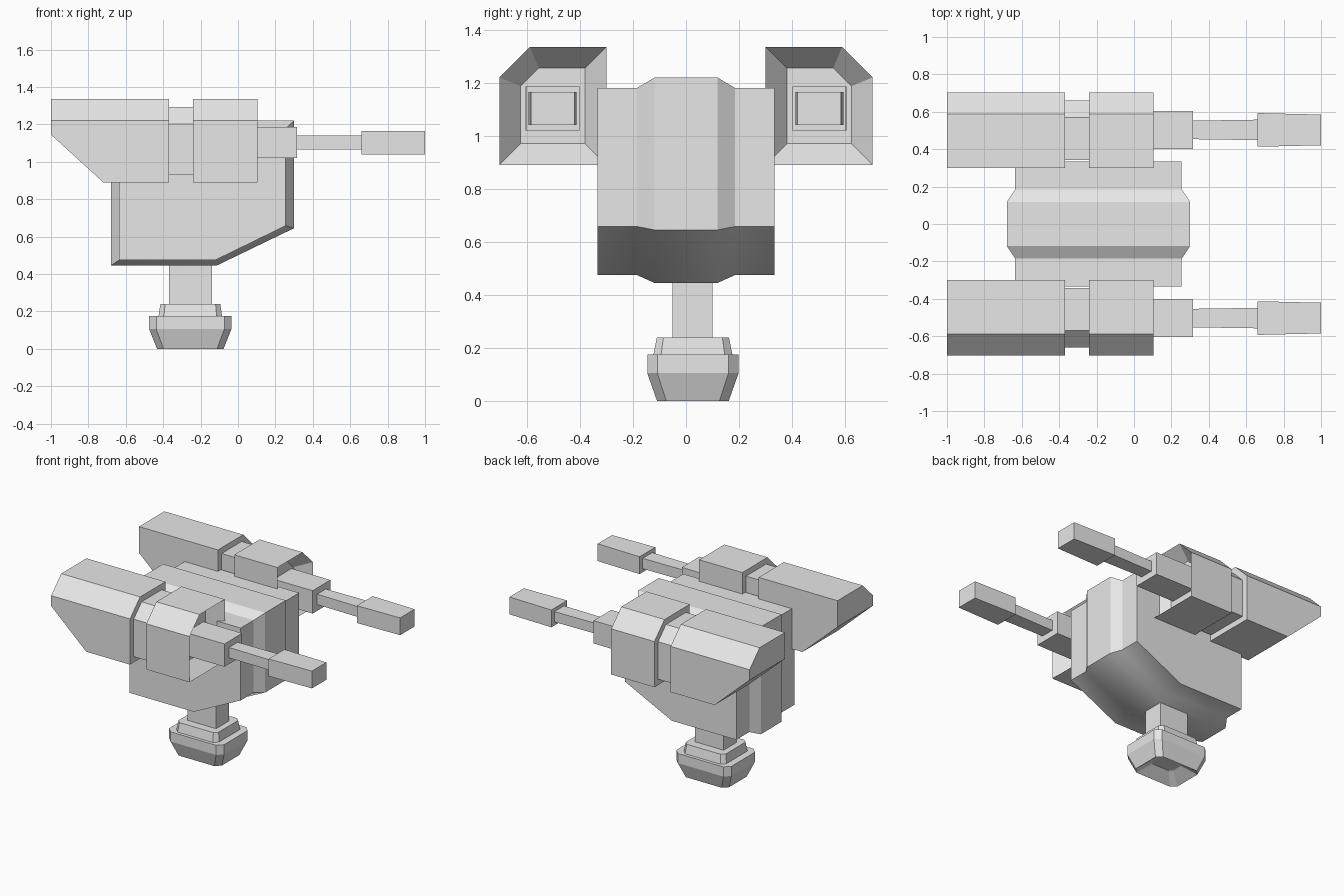
import bpy, bmesh

cube = bpy.data.objects.get("Cube")
if cube:
    bpy.data.objects.remove(cube, do_unlink=True)

# Single grey paint
GREY = (0.8, 0.8, 0.8, 1)
paint = bpy.data.materials.new("plain grey")
paint.use_nodes = True
paint.diffuse_color = GREY
paint.node_tree.nodes["Principled BSDF"].inputs["Base Color"].default_value = GREY


def loft(name, rings, mirror=False, recess=None):
    """Skin equal-length rings and cap both ends; recess = (rim, depth) of the last cap."""
    bm = bmesh.new()
    loops = [[bm.verts.new(p) for p in ring] for ring in rings]
    n = len(loops[0])
    for a, b in zip(loops, loops[1:]):
        for i in range(n):
            j = (i + 1) % n
            bm.faces.new((a[i], a[j], b[j], b[i]))
    bm.faces.new(loops[0][::-1])
    end = bm.faces.new(loops[-1])
    bmesh.ops.recalc_face_normals(bm, faces=bm.faces)
    if recess:
        rim, depth = recess
        bmesh.ops.inset_region(bm, faces=[end], thickness=rim, use_even_offset=True)
        for v in end.verts:
            v.co.x -= depth
    mesh = bpy.data.meshes.new(name)
    bm.to_mesh(mesh)
    bm.free()
    mesh.materials.append(paint)
    obj = bpy.data.objects.new(name, mesh)
    bpy.context.collection.objects.link(obj)
    if mirror:
        mod = obj.modifiers.new("mirror", 'MIRROR')
        mod.use_axis = (False, True, False)
        mod.use_clip = False
    return obj


def pod_ring(x, shrink=0.0, floor=0.89):
    """Pod section with a chamfered outer top edge."""
    s = shrink
    lo, hi, top = 0.30 + s, 0.703 - s, 1.335 - s
    cut = 0.115 - s * 0.586
    floor += s
    return [(x, lo, floor), (x, hi, floor), (x, hi, top - cut),
            (x, hi - cut, top), (x, lo, top)]


def box_ring(x, half_y, z0, z1, y=0.503):
    return [(x, y - half_y, z0), (x, y + half_y, z0),
            (x, y + half_y, z1), (x, y - half_y, z1)]


def octagon(z, half_x, half_y, cut, cx=-0.255, cy=0.026):
    pts = [(half_x, half_y - cut), (half_x - cut, half_y),
           (cut - half_x, half_y), (-half_x, half_y - cut),
           (-half_x, cut - half_y), (cut - half_x, -half_y),
           (half_x - cut, -half_y), (half_x, cut - half_y)]
    return [(cx + x, cy + y, z) for x, y in pts]


# Body: side sections stepping out to a raised central spine
def body_ring(y, spine):
    if spine:
        pts = [(-0.68, 0.445), (-0.115, 0.445), (0.30, 0.645), (0.30, 1.22), (-0.68, 1.22)]
    else:
        pts = [(-0.635, 0.475), (-0.12, 0.475), (0.255, 0.658), (0.255, 1.18), (-0.635, 1.18)]
    return [(x, y, z) for x, z in pts]


stations = [(0.333, False), (0.185, False), (0.118, True)]
rings = [body_ring(-y, s) for y, s in stations] + [body_ring(y, s) for y, s in reversed(stations)]
body = loft("body", rings)

# Gun pods on both sides
rear = loft("rear_pod", [pod_ring(-1.0, floor=1.145), pod_ring(-0.72), pod_ring(-0.37)], True)
neck = loft("pod_neck", [pod_ring(-0.40, 0.042), pod_ring(-0.21, 0.042)], True)
front = loft("front_pod", [pod_ring(-0.24), pod_ring(0.105)], True, (0.08, 0.1))

# Barrels
collar = loft("barrel_collar", [box_ring(-0.02, 0.102, 1.02, 1.185),
                                box_ring(0.315, 0.101, 1.02, 1.185)], True)
rod = loft("barrel_rod", [box_ring(0.29, 0.049, 1.065, 1.14),
                          box_ring(0.68, 0.055, 1.065, 1.14)], True)
muzzle = loft("muzzle", [box_ring(0.66, 0.09, 1.04, 1.165),
                         box_ring(1.0, 0.082, 1.04, 1.165)], True)

# Pedestal: post, stepped collar and flared foot with a hollow underside
post = loft("post", [[(x, y, z) for x, y in ((-0.37, -0.05), (-0.14, -0.05),
                                             (-0.14, 0.10), (-0.37, 0.10))]
                     for z in (0.15, 0.5)])
foot_collar = loft("foot_collar", [octagon(0.16, 0.172, 0.152, 0.03),
                                   octagon(0.24, 0.160, 0.136, 0.025)])
foot = loft("foot", [octagon(0.06, 0.09, 0.06, 0.02), octagon(0.0, 0.178, 0.135, 0.035),
                     octagon(0.105, 0.220, 0.172, 0.038), octagon(0.175, 0.220, 0.172, 0.038)])

# Smooth only the gentle bends of the body
bpy.ops.object.select_all(action='DESELECT')
body.select_set(True)
bpy.context.view_layer.objects.active = body
bpy.ops.object.shade_smooth_by_angle()
